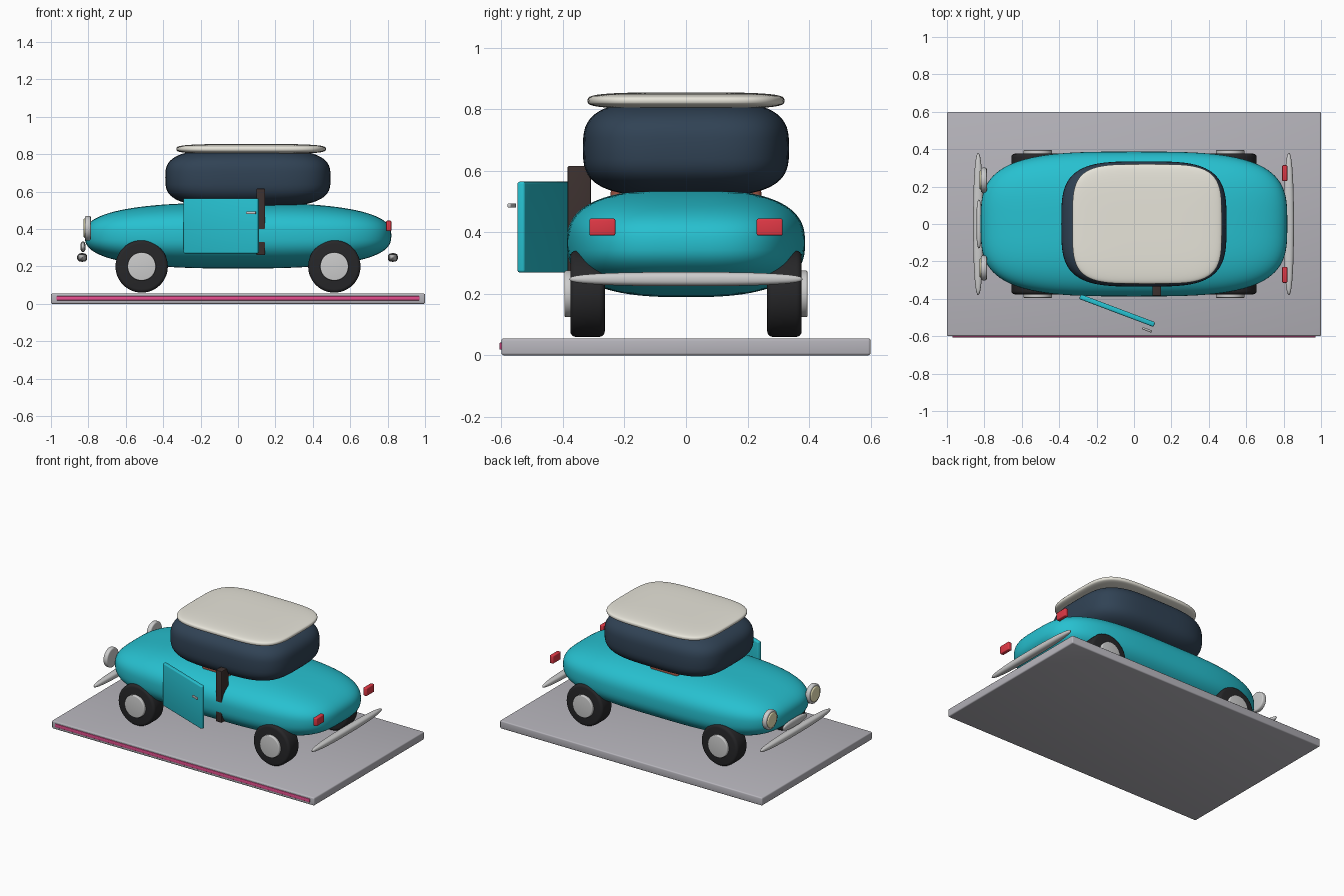
import bpy, bmesh, math
from mathutils import Matrix

if "Cube" in bpy.data.objects:
    bpy.data.objects.remove(bpy.data.objects["Cube"])

MATS = {}


def finish(ob, name, col=None, smooth=True):
    ob.name = name
    if col:
        if col not in MATS:
            m = bpy.data.materials.new("paint_%d" % len(MATS))
            m.diffuse_color = (*col, 1)
            m.use_nodes = True
            m.node_tree.nodes["Principled BSDF"].inputs["Base Color"].default_value = m.diffuse_color
            MATS[col] = m
        ob.data.materials.append(MATS[col])
    if smooth:
        bpy.ops.object.select_all(action='DESELECT')
        ob.select_set(True)
        bpy.context.view_layer.objects.active = ob
        bpy.ops.object.shade_smooth_by_angle(angle=math.radians(40))
    return ob


def from_bm(bm, name, col):
    bmesh.ops.recalc_face_normals(bm, faces=bm.faces)
    me = bpy.data.meshes.new(name)
    bm.to_mesh(me)
    bm.free()
    ob = bpy.data.objects.new(name, me)
    bpy.context.collection.objects.link(ob)
    return finish(ob, name, col)


def box(name, c, size, col=None, bevel=0.006, rot=0):
    bm = bmesh.new()
    bmesh.ops.create_cube(bm, size=1, matrix=Matrix.Diagonal((*size, 1)))
    bmesh.ops.bevel(bm, geom=bm.edges[:], offset=bevel, segments=3, profile=0.5, affect='EDGES')
    bm.transform(Matrix.Translation(c) @ Matrix.Rotation(rot, 4, 'Z'))
    return from_bm(bm, name, col)


def spow(v, p):
    return math.copysign(abs(v) ** p, v)


def blob(name, c, half, plan, vert, col=None, nu=72, nv=36):
    """Superellipsoid with separate plan and vertical exponents."""
    bm = bmesh.new()
    rings = []
    for j in range(1, nv):
        b = -math.pi / 2 + math.pi * j / nv
        r, z = abs(math.cos(b)) ** (2 / vert), spow(math.sin(b), 2 / vert)
        ring = []
        for i in range(nu):
            a = 2 * math.pi * i / nu
            ring.append(bm.verts.new((c[0] + half[0] * r * spow(math.cos(a), 2 / plan),
                                      c[1] + half[1] * r * spow(math.sin(a), 2 / plan),
                                      c[2] + half[2] * z)))
        rings.append(ring)
    for lo, hi in zip(rings, rings[1:]):
        for i in range(nu):
            k = (i + 1) % nu
            bm.faces.new((lo[i], lo[k], hi[k], hi[i]))
    for ring, s in ((rings[0], -1), (rings[-1], 1)):
        pole = bm.verts.new((c[0], c[1], c[2] + s * half[2]))
        for i in range(nu):
            bm.faces.new((ring[i], ring[(i + 1) % nu], pole))
    return from_bm(bm, name, col)


def disc(name, c, r, depth, axis, col=None, bevel=0.006):
    bm = bmesh.new()
    bmesh.ops.create_cone(bm, cap_ends=True, segments=48, radius1=r, radius2=r, depth=depth)
    rim = [e for e in bm.edges if any(len(f.verts) > 4 for f in e.link_faces)]
    bmesh.ops.bevel(bm, geom=rim, offset=bevel, segments=4, profile=0.5, affect='EDGES')
    bm.transform(Matrix.Translation(c) @ Matrix.Rotation(math.pi / 2, 4, axis))
    return from_bm(bm, name, col)


TEAL, NAVY, CREAM = (0.02, 0.53, 0.63), (0.03, 0.055, 0.09), (0.80, 0.78, 0.70)
BLACK, CHROME, RED = (0.02, 0.02, 0.022), (0.62, 0.63, 0.65), (0.75, 0.04, 0.06)
BROWN, SEAT, LENS = (0.045, 0.03, 0.028), (0.3, 0.08, 0.05), (0.85, 0.8, 0.5)
PINK, STONE = (0.8, 0.08, 0.28), (0.47, 0.46, 0.50)

# display plate with front stripe
box("base_plate", (0, 0, 0.0275), (2, 1.2, 0.055), STONE, 0.008)
box("base_stripe", (0, -0.602, 0.03), (1.94, 0.008, 0.022), PINK, 0.002)

# body, glasshouse and roof
blob("car_body", (0, 0, 0.365), (0.82, 0.387, 0.176), 3.4, 2.65, TEAL, 96, 48)
blob("glasshouse", (0.053, 0, 0.673), (0.442, 0.335, 0.158), 3.6, 3.2, NAVY)
blob("roof", (0.07, 0, 0.828), (0.4, 0.32, 0.027), 4.2, 3.5, CREAM)

# open door, its handle and the pillar behind it
ang = math.atan2(-0.145, 0.385)
box("open_door", (-0.09, -0.463, 0.417), (0.425, 0.027, 0.295), TEAL, 0.008, ang)
box("door_handle", (0.07, -0.566, 0.487), (0.055, 0.012, 0.014), CHROME, 0.004, ang)
box("door_pillar", (0.122, -0.347, 0.438), (0.047, 0.075, 0.355), BROWN, 0.004)

# wheels
for fx in (-0.515, 0.515):
    for s in (-1, 1):
        disc("tire", (fx, s * 0.32, 0.2), 0.14, 0.112, 'X', BLACK, 0.018)
        disc("hubcap", (fx, s * 0.38, 0.2), 0.076, 0.03, 'X', CHROME, 0.006)

# lights and seats, mirrored left and right
for s in (-1, 1):
    disc("headlight_ring", (-0.803, s * 0.235, 0.405), 0.066, 0.032, 'Y', CHROME, 0.009)
    disc("headlight_lens", (-0.815, s * 0.235, 0.405), 0.052, 0.022, 'Y', LENS, 0.008)
    box("tail_light", (0.806, s * 0.272, 0.417), (0.028, 0.085, 0.055), RED, 0.006)
    box("seat", (0.0, s * 0.15, 0.46), (0.22, 0.19, 0.18), SEAT, 0.02)

# bumpers and grille
blob("front_bumper", (-0.833, 0, 0.248), (0.027, 0.38, 0.023), 2.3, 2.6, CHROME, 48, 16)
blob("rear_bumper", (0.828, 0, 0.248), (0.027, 0.38, 0.023), 2.3, 2.6, CHROME, 48, 16)
blob("grille", (-0.829, 0, 0.305), (0.014, 0.13, 0.028), 2.6, 2.4, CHROME, 48, 16)
